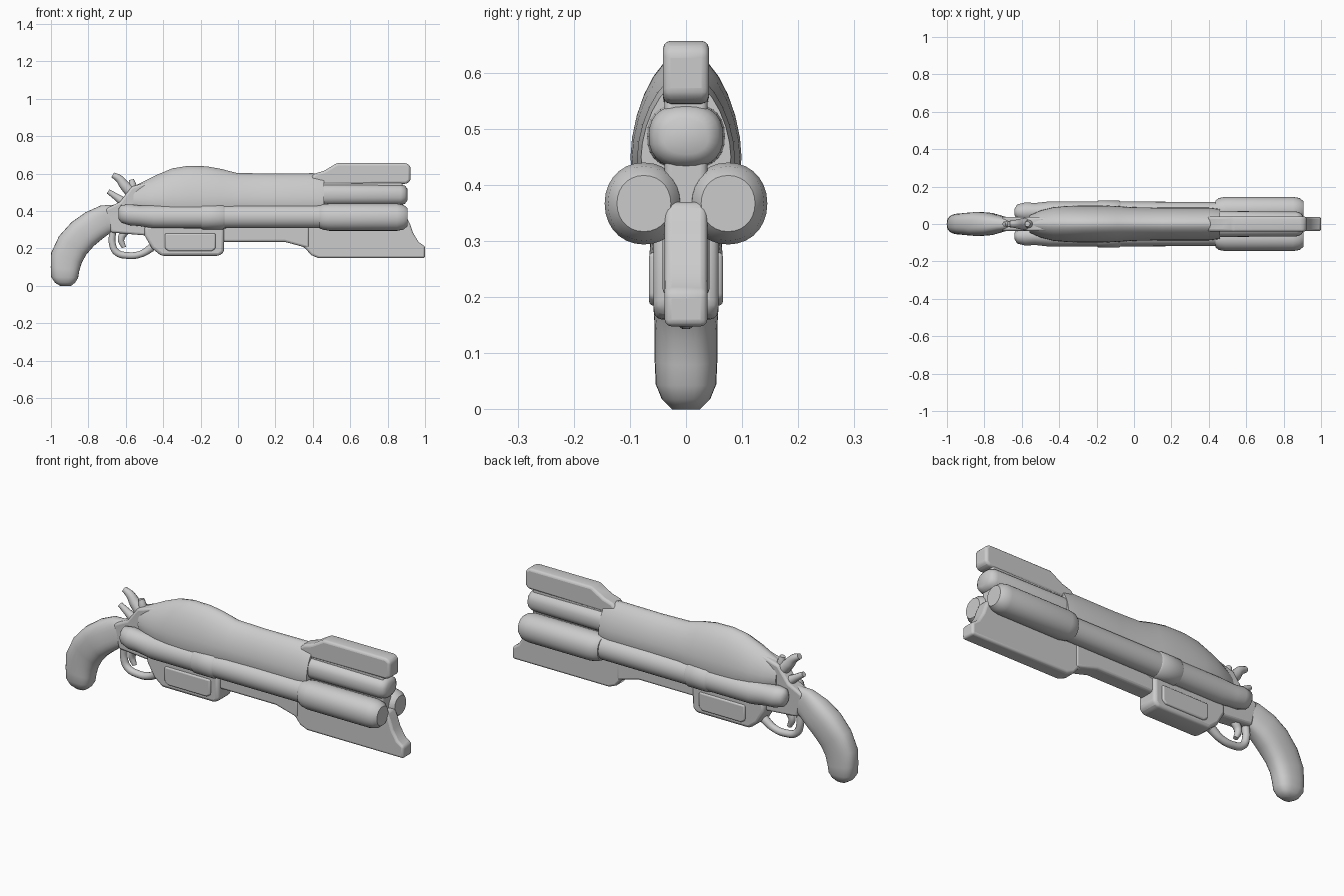
import bpy, bmesh
from math import sin, cos, pi, radians, copysign


def finish(name, bm, bevel=0.0, angle=40):
    bmesh.ops.recalc_face_normals(bm, faces=bm.faces)
    me = bpy.data.meshes.new(name)
    bm.to_mesh(me)
    bm.free()
    ob = bpy.data.objects.new(name, me)
    bpy.context.collection.objects.link(ob)
    if bevel:
        m = ob.modifiers.new("bevel", 'BEVEL')
        m.width, m.segments, m.limit_method = bevel, 3, 'ANGLE'
    bpy.ops.object.select_all(action='DESELECT')
    ob.select_set(True)
    bpy.context.view_layer.objects.active = ob
    bpy.ops.object.shade_smooth_by_angle(angle=radians(angle))
    return ob


def plate(name, pts, half, bevel=0.012):
    """Side profile (x, z) extruded to +-half in y."""
    bm = bmesh.new()
    f = bm.faces.new([bm.verts.new((x, -half, z)) for x, z in pts])
    r = bmesh.ops.extrude_face_region(bm, geom=[f])
    vs = [v for v in r['geom'] if isinstance(v, bmesh.types.BMVert)]
    bmesh.ops.translate(bm, verts=vs, vec=(0, 2 * half, 0))
    return finish(name, bm, bevel)


def loft(name, secs, y=0.0, n=28, power=2.0, angle=40):
    """Rings (x, z, half width y, half height, tilt degrees) joined in a row."""
    bm = bmesh.new()
    rings = []
    for x, z, ry, rz, tilt in secs:
        a, ring = radians(tilt), []
        for i in range(n):
            t = 2 * pi * i / n
            c = copysign(abs(cos(t)) ** (2 / power), cos(t)) * ry
            s = copysign(abs(sin(t)) ** (2 / power), sin(t)) * rz
            ring.append(bm.verts.new((x - sin(a) * s, y + c, z + cos(a) * s)))
        rings.append(ring)
    for p, q in zip(rings, rings[1:]):
        for i in range(n):
            j = (i + 1) % n
            bm.faces.new((p[i], p[j], q[j], q[i]))
    bm.faces.new(rings[0])
    bm.faces.new(rings[-1])
    return finish(name, bm, 0, angle)


def rod(name, pts, r):
    """Round bar along a smooth path of (x, z, radius factor)."""
    cu = bpy.data.curves.new(name, 'CURVE')
    cu.dimensions = '3D'
    cu.bevel_depth, cu.bevel_resolution, cu.use_fill_caps = r, 3, True
    sp = cu.splines.new('BEZIER')
    sp.bezier_points.add(len(pts) - 1)
    for b, (x, z, f) in zip(sp.bezier_points, pts):
        b.co, b.radius = (x, 0, z), f
        b.handle_left_type = b.handle_right_type = 'AUTO'
    ob = bpy.data.objects.new(name, cu)
    bpy.context.collection.objects.link(ob)
    return ob


# Central frame, running the whole length
plate("frame_core", [
    (-0.71, 0.41), (-0.63, 0.45), (-0.57, 0.53), (-0.47, 0.56), (0.88, 0.56),
    (0.88, 0.29), (0.35, 0.23), (0.24, 0.245), (-0.07, 0.24), (-0.45, 0.24),
    (-0.50, 0.27), (-0.68, 0.285)], 0.038, 0.012)

# Curved grip with a rounded butt
loft("grip", [
    (-0.64, 0.37, 0.025, 0.065, 5), (-0.71, 0.355, 0.044, 0.078, 18),
    (-0.77, 0.322, 0.060, 0.084, 32), (-0.83, 0.277, 0.065, 0.087, 43),
    (-0.885, 0.215, 0.060, 0.088, 55), (-0.917, 0.15, 0.056, 0.086, 72),
    (-0.925, 0.09, 0.056, 0.077, 82), (-0.927, 0.045, 0.054, 0.072, 88),
    (-0.925, 0.018, 0.043, 0.055, 90), (-0.922, 0.0, 0.025, 0.030, 90)],
    power=2.6, angle=60)

# Upper housing: rear dome flowing into the lower, rounder middle
loft("upper_housing", [
    (-0.56, 0.45, 0.045, 0.08, 0), (-0.50, 0.45, 0.072, 0.110, 0),
    (-0.43, 0.45, 0.090, 0.145, 0), (-0.35, 0.45, 0.097, 0.178, 0),
    (-0.27, 0.45, 0.099, 0.191, 0), (-0.17, 0.45, 0.099, 0.189, 0),
    (-0.09, 0.45, 0.096, 0.175, 0), (-0.01, 0.45, 0.090, 0.154, 0),
    (0.15, 0.45, 0.087, 0.150, 0), (0.40, 0.45, 0.087, 0.152, 0),
    (0.46, 0.45, 0.080, 0.14, 0)], power=1.75)

# Paired side barrels with collars and muzzle sleeves
for side, s in (("left", 1), ("right", -1)):
    loft(f"side_barrel_{side}", [
        (-0.64, 0.385, 0.015, 0.025, 0), (-0.625, 0.385, 0.040, 0.046, 0),
        (-0.58, 0.38, 0.052, 0.056, 0), (-0.53, 0.375, 0.048, 0.055, 0),
        (-0.45, 0.37, 0.057, 0.062, 0), (0.46, 0.37, 0.054, 0.062, 0)],
        y=s * 0.064, angle=50)
    loft(f"barrel_collar_{side}", [
        (-0.20, 0.37, 0.055, 0.060, 0), (-0.19, 0.37, 0.061, 0.068, 0),
        (-0.08, 0.37, 0.061, 0.068, 0), (-0.07, 0.37, 0.055, 0.060, 0)],
        y=s * 0.064)
    loft(f"muzzle_sleeve_{side}", [
        (0.435, 0.368, 0.050, 0.060, 0), (0.455, 0.368, 0.064, 0.068, 0),
        (0.49, 0.367, 0.070, 0.073, 0), (0.85, 0.367, 0.070, 0.073, 0),
        (0.885, 0.367, 0.064, 0.066, 0), (0.905, 0.367, 0.048, 0.050, 0)],
        y=s * 0.075, power=2.1, angle=50)

# Centre barrel between the sleeves and the top rail
loft("centre_barrel", [
    (0.40, 0.487, 0.070, 0.06, 0), (0.87, 0.487, 0.066, 0.057, 0),
    (0.893, 0.487, 0.058, 0.048, 0), (0.905, 0.487, 0.040, 0.032, 0)],
    power=2.4)

# Top rail over the muzzle
plate("top_rail", [
    (0.38, 0.57), (0.41, 0.60), (0.46, 0.615), (0.53, 0.657), (0.90, 0.657),
    (0.922, 0.64), (0.922, 0.56), (0.90, 0.545), (0.40, 0.54)], 0.041, 0.015)

# Lower front lug with its pointed toe
plate("front_lug", [
    (0.22, 0.255), (0.30, 0.235), (0.36, 0.20), (0.39, 0.165), (0.43, 0.148),
    (1.0, 0.148), (1.0, 0.21), (0.965, 0.235), (0.935, 0.285), (0.92, 0.33),
    (0.90, 0.37), (0.30, 0.37)], 0.038, 0.012)

# Block in front of the trigger guard
plate("under_block", [
    (-0.50, 0.27), (-0.46, 0.20), (-0.41, 0.16), (-0.10, 0.16),
    (-0.075, 0.18), (-0.075, 0.32), (-0.50, 0.32)], 0.058, 0.02)
plate("under_block_panel", [
    (-0.39, 0.20), (-0.37, 0.185), (-0.14, 0.185), (-0.12, 0.20),
    (-0.12, 0.28), (-0.39, 0.28)], 0.066, 0.008)
plate("under_strap", [
    (-0.10, 0.235), (0.25, 0.235), (0.38, 0.20), (0.38, 0.34), (-0.10, 0.34)],
    0.042, 0.012)

# Trigger guard and trigger
rod("trigger_guard", [
    (-0.67, 0.29, 1), (-0.672, 0.225, 1), (-0.65, 0.18, 1),
    (-0.59, 0.162, 1), (-0.52, 0.170, 1), (-0.46, 0.205, 1.2)], 0.019)
rod("trigger", [
    (-0.605, 0.29, 1.3), (-0.625, 0.25, 1.1), (-0.61, 0.205, 0.7)], 0.017)

# Hammer spurs at the rear
rod("upper_spur", [
    (-0.56, 0.49, 1.6), (-0.605, 0.535, 1.3), (-0.635, 0.572, 1.0),
    (-0.67, 0.593, 0.7)], 0.022)
rod("lower_spur", [
    (-0.60, 0.44, 1.5), (-0.65, 0.475, 1.0), (-0.695, 0.505, 0.7)], 0.019)
rod("rear_sight", [
    (-0.555, 0.50, 1.5), (-0.565, 0.545, 1.1), (-0.57, 0.568, 0.8)], 0.018)
